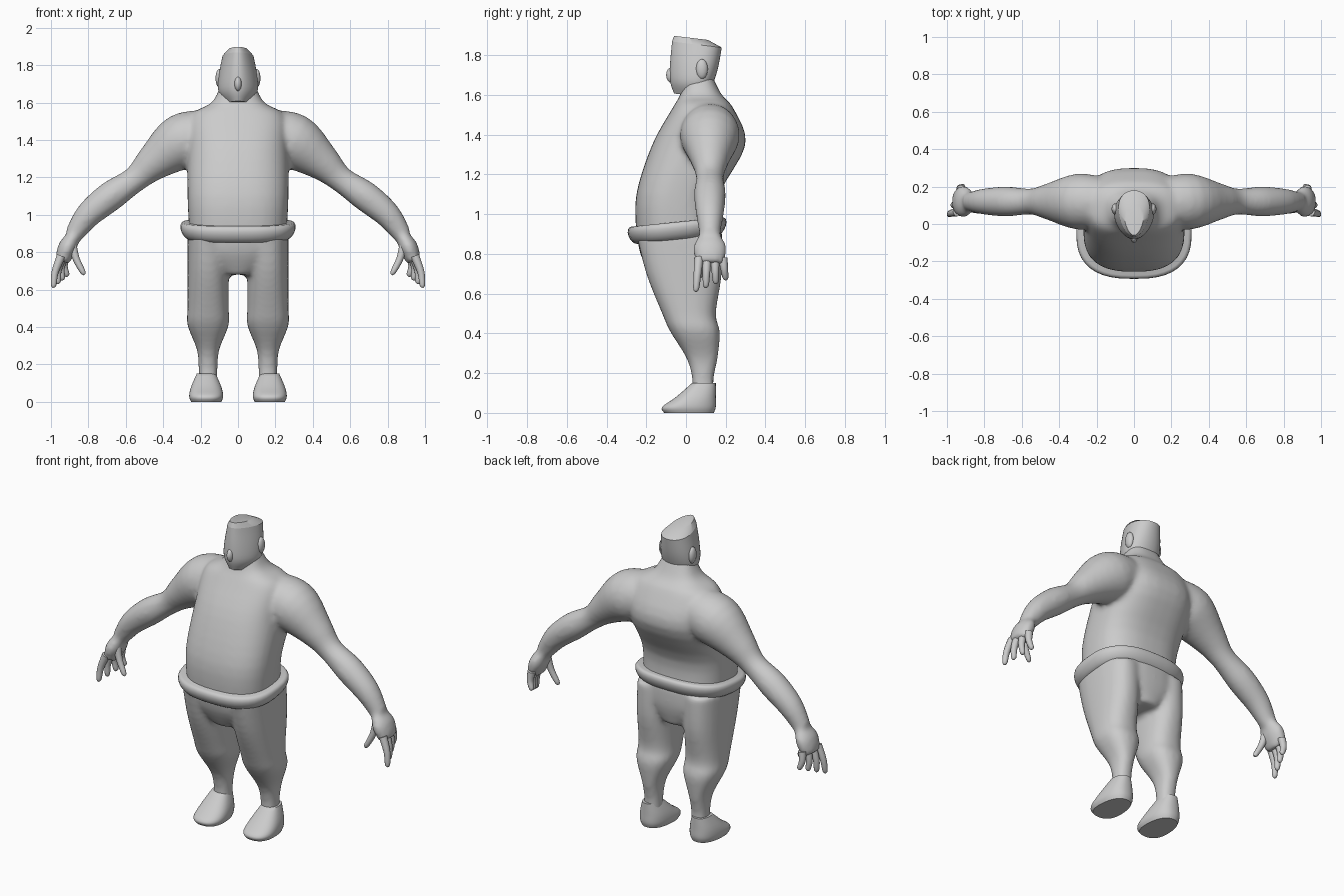
import bpy, bmesh, math
from mathutils import Vector, Matrix

old = bpy.data.objects.get("Cube")
if old:
    bpy.data.objects.remove(old, do_unlink=True)

clay = bpy.data.materials.new("clay_grey")
clay.use_nodes = True
clay_colour = (.6, .6, .6, 1)
clay.diffuse_color = clay_colour
clay.node_tree.nodes["Principled BSDF"].inputs["Base Color"].default_value = clay_colour

both_sides = (1, -1)


def refine(rows, steps):
    """Smooth interpolation passing through every row of numbers."""
    out = []
    last = len(rows) - 1
    for i in range(last):
        before, start, end, after = (rows[max(i - 1, 0)], rows[i], rows[i + 1], rows[min(i + 2, last)])
        for s in range(steps):
            t = s / steps
            out.append([q + t * ((r - p) + t * ((2 * p - 5 * q + 4 * r - w) + t * (3 * q - p - 3 * r + w))) / 2
                        for p, q, r, w in zip(before, start, end, after)])
    return out + [rows[last]]


def outline(count, power):
    """Unit superellipse points."""
    for k in range(count):
        angle = math.tau * k / count
        c, s = math.cos(angle), math.sin(angle)
        yield (math.copysign(abs(c) ** (2 / power), c), math.copysign(abs(s) ** (2 / power), s))


def skin(bm, loops):
    """Bridge loops of points and close both ends."""
    rings = [[bm.verts.new(point) for point in loop] for loop in loops]
    count = len(rings[0])
    for low, high in zip(rings, rings[1:]):
        for i in range(count):
            j = (i + 1) % count
            bm.faces.new((low[i], low[j], high[j], high[i]))
    bm.faces.new(rings[0])
    bm.faces.new(rings[-1])


def column(bm, rows, centre=0, power=2.4, tilt=0, taper=0, steps=4):
    """Upright loft; each row is height, half width, front y, back y."""
    loops = []
    for z, half, front, back in refine(rows, steps):
        loop = []
        for u, v in outline(40, power):
            y = (front + back) / 2 + (back - front) / 2 * v
            loop.append((centre + half * u * (1 + taper * v), y, z + tilt * y))
        loops.append(loop)
    skin(bm, loops)


def tube(bm, rows, side, depth=1, count=24):
    """Loft along a path; each row is x, y, z, radius."""
    rows = refine(rows, 4)
    points = [Vector(row[:3]) for row in rows]
    loops = []
    for i, row in enumerate(rows):
        along = points[min(i + 1, len(points) - 1)] - points[max(i - 1, 0)]
        across = Vector((-along.z, 0, along.x)).normalized() * row[3]
        deep = Vector((0, row[3] * depth, 0))
        loop = [points[i] + across * u + deep * v for u, v in outline(count, 2)]
        loops.append([(side * p.x, p.y, p.z) for p in loop])
    skin(bm, loops)


def finger(bm, base, tip, side):
    """Slightly bowed, tapering digit with a rounded end."""
    base, tip = Vector(base), Vector(tip)
    rows = []
    for t in (0, .5, .9, 1):
        point = base.lerp(tip, t) + Vector((.05 * t * (1 - t), 0, 0))
        rows.append((*point, .024 - .01 * t if t < 1 else .006))
    tube(bm, rows, side, count=12)


def ball(bm, place, size):
    bmesh.ops.create_uvsphere(bm, u_segments=16, v_segments=10, radius=1,
                              matrix=Matrix.LocRotScale(Vector(place), None, Vector(size)))


def finish(name, bm, fuse=False):
    bmesh.ops.recalc_face_normals(bm, faces=bm.faces)
    mesh = bpy.data.meshes.new(name)
    bm.to_mesh(mesh)
    bm.free()
    mesh.materials.append(clay)
    part = bpy.data.objects.new(name, mesh)
    bpy.context.collection.objects.link(part)
    bpy.ops.object.select_all(action="DESELECT")
    part.select_set(True)
    bpy.context.view_layer.objects.active = part
    if fuse:
        # blend overlapping lofts into one soft skin
        remesh = part.modifiers.new("fuse", "REMESH")
        remesh.mode = "VOXEL"
        remesh.voxel_size = .014
        remesh.use_smooth_shade = True
        soften = part.modifiers.new("soften", "SMOOTH")
        soften.iterations = 8
        bpy.ops.object.shade_smooth()
    else:
        bpy.ops.object.shade_smooth_by_angle(angle=math.radians(50))


# torso, neck, arms and palms
arm = [(.16, 1.43, .13), (.3, 1.39, .15), (.45, 1.28, .1), (.55, 1.19, .07),
       (.68, 1.1, .08), (.8, 1, .07), (.88, .89, .05)]
palm = [(.87, .9, .03), (.91, .83, .05), (.94, .75, .04)]
bm = bmesh.new()
column(bm, [(.9, .26, -.25, .17), (1.1, .27, -.25, .17), (1.35, .27, -.17, .3),
            (1.53, .25, -.07, .24), (1.6, .14, -.03, .18), (1.7, .09, 0, .13)], power=2.6)
for side in both_sides:
    tube(bm, [(x, .12, z, r) for x, z, r in arm], side)
    tube(bm, [(x, .12, z, r) for x, z, r in palm], side, depth=1.7)
finish("torso_and_arms", bm, fuse=True)

# fingers fan from front to back, thumb on the inside
bm = bmesh.new()
for side in both_sides:
    for i in range(4):
        finger(bm, (.945 - .007 * i, .065 + .04 * i, .78),
               (.985 - .025 * i, .05 + .05 * i, .61 + .02 * i), side)
    finger(bm, (.89, .09, .86), (.82, .07, .68), side)
finish("fingers", bm)

# wedge-shaped head with a flat sloping crown
head = [(1.6, .06, -.06, .09), (1.66, .1, -.08, .13), (1.75, .1, -.08, .16), (1.86, .08, -.07, .18)]
bm = bmesh.new()
column(bm, head, power=2.1, tilt=-.12, taper=.25)
column(bm, [head[-1], (1.89, .05, -.06, .11)], power=2.1, tilt=-.12, taper=.25, steps=1)
bmesh.ops.remove_doubles(bm, verts=bm.verts, dist=.001)
finish("head", bm)

# ears and nose
bm = bmesh.new()
for side in both_sides:
    ball(bm, (side * .1, .08, 1.73), (.02, .03, .05))
ball(bm, (0, -.07, 1.7), (.02, .03, .04))
finish("ears_and_nose", bm)

# rolled waistband, lower at the front
bm = bmesh.new()
roll = []
for k in range(9):
    angle = math.pi * (k / 8 - .5)
    bulge, rise = math.cos(angle), math.sin(angle)
    flare = .03 * bulge + .015 * rise
    roll.append((.92 + .045 * rise, .275 + flare, -.26 - flare, .17 + flare))
column(bm, roll, power=2.6, tilt=.1, steps=1)
finish("waistband", bm)

# hips and legs
leg = [(.9, .11, -.25, .18), (.7, .11, -.2, .18), (.5, .11, -.12, .15), (.41, .11, -.08, .17),
       (.28, .06, 0, .16), (.18, .05, .03, .14), (.08, .05, .03, .14)]
bm = bmesh.new()
column(bm, [(.93, .26, -.25, .18), (.8, .26, -.23, .18), (.68, .1, -.17, .15)])
for side in both_sides:
    column(bm, leg, centre=side * .16)
finish("hips_and_legs", bm, fuse=True)

# feet
foot = [(0, .08, -.11, .14), (.03, .09, -.12, .15), (.08, .08, -.05, .15), (.15, .05, .03, .15)]
bm = bmesh.new()
for side in both_sides:
    column(bm, foot, centre=side * .17, taper=-.1)
finish("feet", bm)
